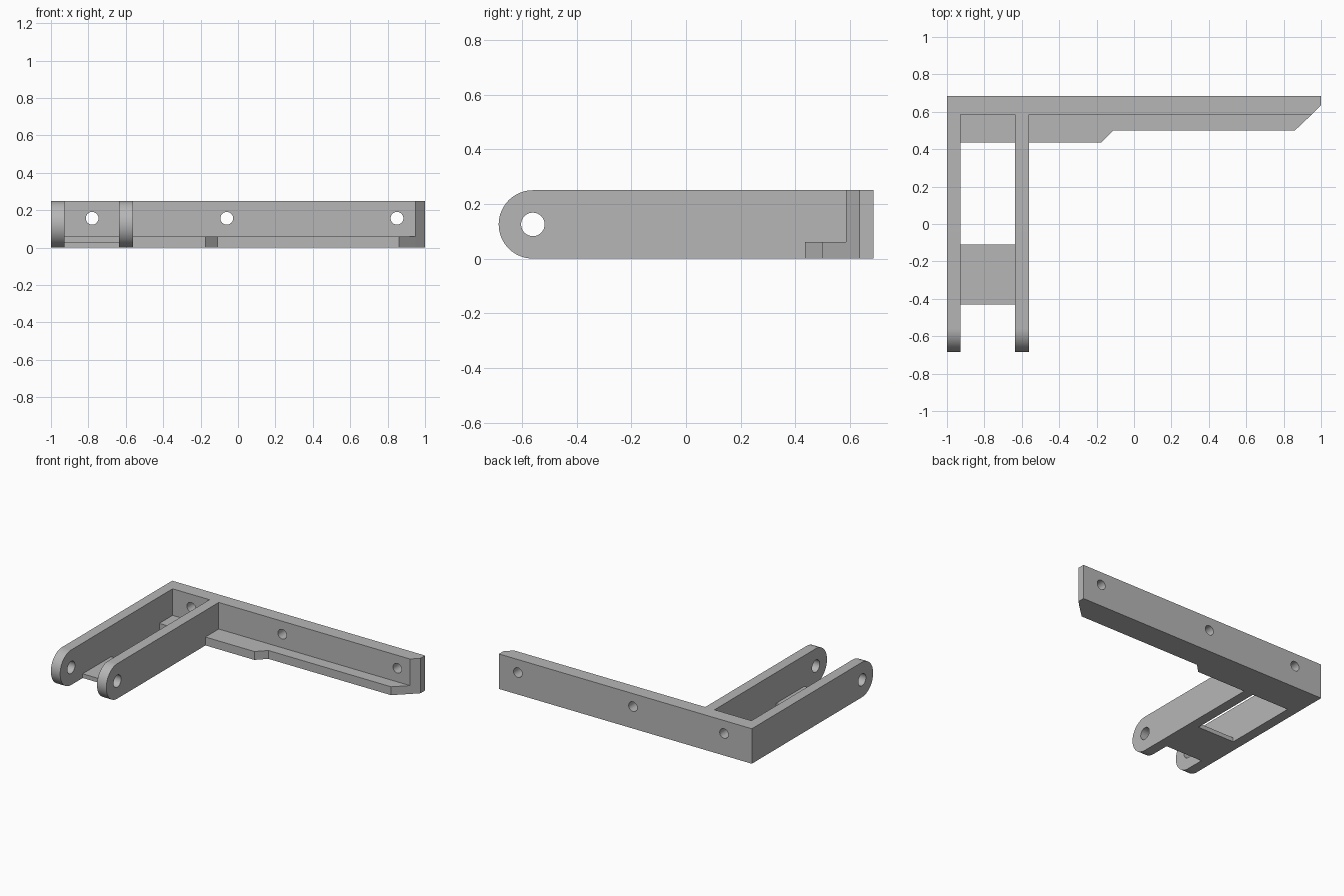
import bpy, bmesh, math
from mathutils import Matrix, Vector

cube = bpy.data.objects.get("Cube")
if cube:
    bpy.data.objects.remove(cube, do_unlink=True)

grey = bpy.data.materials.new("plain grey")
grey.use_nodes = True
colour = (0.47, 0.47, 0.47, 1)
grey.diffuse_color = colour
grey.node_tree.nodes["Principled BSDF"].inputs["Base Color"].default_value = colour

HEIGHT, LEDGE, PLATE = 0.25, 0.06, 0.03
BACK, WALL, LIP = 0.685, 0.585, 0.435
ARM = 0.073                       # arm thickness
ARM_LEFTS = {"outer_arm": -1.0, "inner_arm": -0.635}


def prism(name, points, offset):
    """Extrude a closed 3D outline along an offset."""
    bm = bmesh.new()
    face = bm.faces.new([bm.verts.new(p) for p in points])
    made = bmesh.ops.extrude_face_region(bm, geom=[face])["geom"]
    bmesh.ops.translate(bm, vec=Vector(offset),
                        verts=[g for g in made if isinstance(g, bmesh.types.BMVert)])
    bmesh.ops.recalc_face_normals(bm, faces=bm.faces)
    mesh = bpy.data.meshes.new(name)
    bm.to_mesh(mesh)
    bm.free()
    mesh.materials.append(grey)
    ob = bpy.data.objects.new(name, mesh)
    bpy.context.collection.objects.link(ob)
    return ob


def slab(name, outline, height):
    return prism(name, [(x, y, 0) for x, y in outline], (0, 0, height))


def box(name, x0, x1, y0, y1, height):
    return slab(name, [(x0, y0), (x1, y0), (x1, y1), (x0, y1)], height)


def drill(ob, centre, radius, axis):
    """Cut a round hole through a part along the given axis."""
    bm = bmesh.new()
    turn = Matrix.Rotation(math.pi / 2, 4, "Y" if axis == "X" else "X")
    bmesh.ops.create_cone(bm, cap_ends=True, segments=40, radius1=radius,
                          radius2=radius, depth=0.3,
                          matrix=Matrix.Translation(centre) @ turn)
    mesh = bpy.data.meshes.new("drill")
    bm.to_mesh(mesh)
    bm.free()
    mesh.materials.append(grey)
    cutter = bpy.data.objects.new("drill", mesh)
    cutter.hide_render = True
    bpy.context.collection.objects.link(cutter)
    mod = ob.modifiers.new("hole", "BOOLEAN")
    mod.operation, mod.solver, mod.object = "DIFFERENCE", "EXACT", cutter
    bpy.context.view_layer.objects.active = ob
    bpy.ops.object.modifier_apply(modifier=mod.name)
    bpy.data.objects.remove(cutter, do_unlink=True)


def smooth(ob):
    bpy.ops.object.select_all(action="DESELECT")
    ob.select_set(True)
    bpy.context.view_layer.objects.active = ob
    bpy.ops.object.shade_smooth_by_angle(angle=math.radians(30))


# Long back wall with a clipped corner and three screw holes
wall = slab("back_wall", [(-1, WALL), (0.95, WALL), (1, 0.635), (1, BACK), (-1, BACK)], HEIGHT)
for x in (-0.78, -0.06, 0.85):
    drill(wall, (x, 0.635, 0.157), 0.034, "Y")
smooth(wall)

# Two arms with rounded ends and pivot holes
radius = HEIGHT / 2
pivot = radius - BACK
for name, left in ARM_LEFTS.items():
    outline = [(left, WALL, 0), (left, WALL, HEIGHT)]
    for i in range(33):
        a = math.pi / 2 + math.pi * i / 32
        outline.append((left, pivot + radius * math.cos(a), radius + radius * math.sin(a)))
    arm = prism(name, outline, (ARM, 0, 0))
    drill(arm, (left + ARM / 2, pivot, radius), 0.043, "X")
    smooth(arm)

# Low ledge along the wall, stepped and clipped at its end
inner_right = ARM_LEFTS["inner_arm"] + ARM
slab("front_ledge", [(inner_right, LIP), (-0.175, LIP), (-0.11, 0.5), (0.86, 0.5),
                     (0.95, WALL), (inner_right, WALL)], LEDGE)

# Ledge and thin bridge between the arms
gap = (ARM_LEFTS["outer_arm"] + ARM, ARM_LEFTS["inner_arm"])
box("arm_ledge", *gap, LIP, WALL, LEDGE)
box("arm_bridge", *gap, -0.43, -0.11, PLATE)
